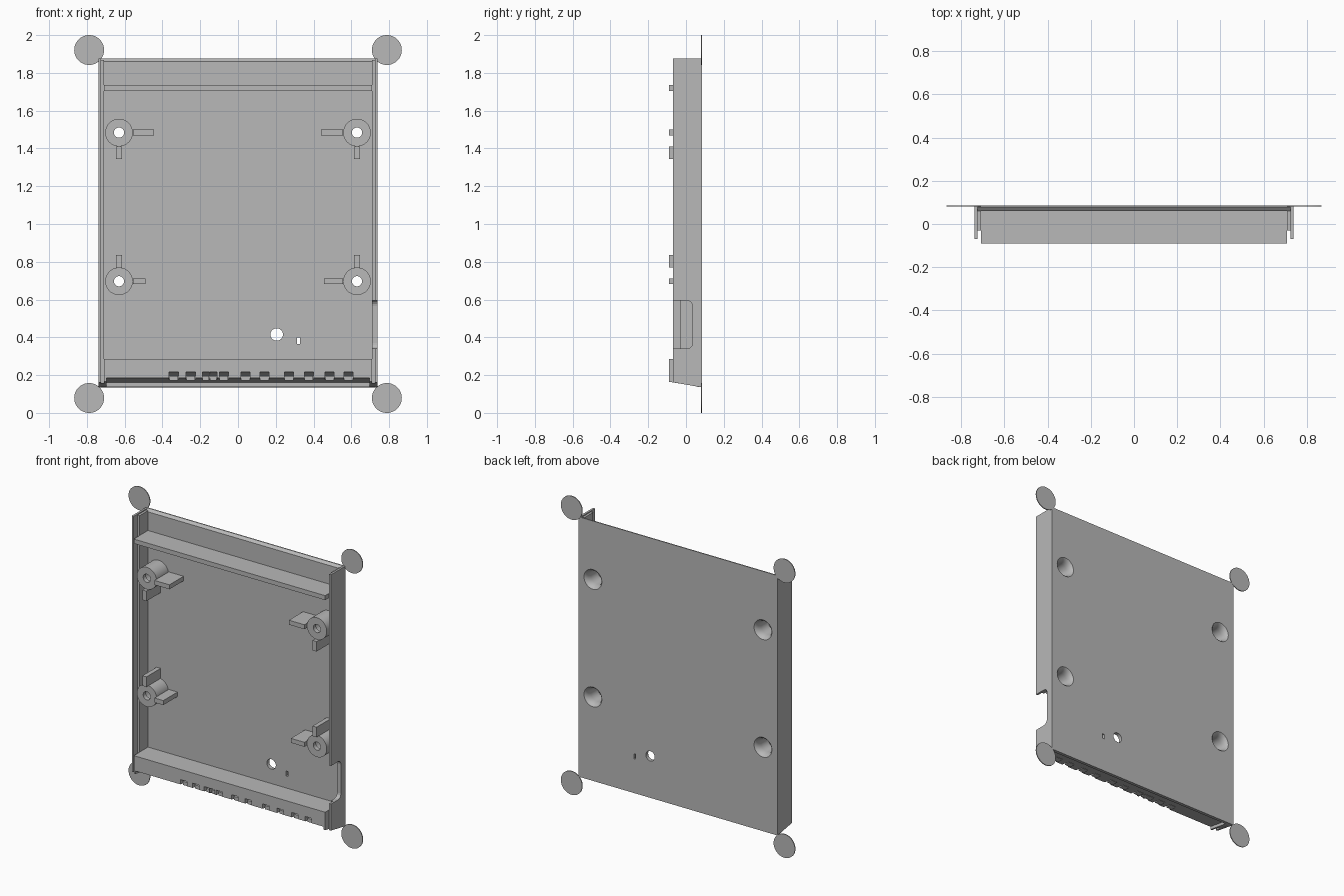
import bpy, bmesh, math
from mathutils import Vector

cube = bpy.data.objects.get("Cube")
if cube:
    bpy.data.objects.remove(cube, do_unlink=True)

grey = bpy.data.materials.new("plain grey")
grey.use_nodes = True
grey.diffuse_color = (0.48, 0.48, 0.48, 1)
grey.node_tree.nodes["Principled BSDF"].inputs["Base Color"].default_value = grey.diffuse_color


def finish(name, bm, smooth=False):
    bmesh.ops.recalc_face_normals(bm, faces=bm.faces)
    mesh = bpy.data.meshes.new(name)
    bm.to_mesh(mesh)
    bm.free()
    mesh.materials.append(grey)
    ob = bpy.data.objects.new(name, mesh)
    bpy.context.collection.objects.link(ob)
    if smooth:
        bpy.ops.object.select_all(action='DESELECT')
        ob.select_set(True)
        bpy.context.view_layer.objects.active = ob
        bpy.ops.object.shade_smooth_by_angle(angle=math.radians(35))
    return ob


def prism(name, points, x0, x1):
    """Extrude a (y, z) profile along x."""
    bm = bmesh.new()
    face = bm.faces.new([bm.verts.new((x0, y, z)) for y, z in points])
    out = bmesh.ops.extrude_face_region(bm, geom=[face])
    verts = [g for g in out["geom"] if isinstance(g, bmesh.types.BMVert)]
    bmesh.ops.translate(bm, verts=verts, vec=(x1 - x0, 0, 0))
    return finish(name, bm)


def box(name, x0, x1, y0, y1, z0, z1):
    return prism(name, [(y0, z0), (y1, z0), (y1, z1), (y0, z1)], x0, x1)


def turned(name, x, z, profile, steps=48):
    """Revolve a closed (radius, y) profile about an axis along y."""
    bm = bmesh.new()
    rings = []
    for i in range(steps):
        a = math.tau * i / steps
        rings.append([bm.verts.new((x + r * math.cos(a), y, z + r * math.sin(a)))
                      for r, y in profile])
    n = len(profile)
    for i in range(steps):
        a, b = rings[i], rings[(i + 1) % steps]
        for j in range(n):
            k = (j + 1) % n
            bm.faces.new((a[j], a[k], b[k], b[j]))
    return finish(name, bm, True)


def disc(name, x, z, r, y0, y1):
    bm = bmesh.new()
    face = bm.faces.new([bm.verts.new((x + r * math.cos(math.tau * i / 48), y0,
                                       z + r * math.sin(math.tau * i / 48)))
                         for i in range(48)])
    out = bmesh.ops.extrude_face_region(bm, geom=[face])
    verts = [g for g in out["geom"] if isinstance(g, bmesh.types.BMVert)]
    bmesh.ops.translate(bm, verts=verts, vec=(0, y1 - y0, 0))
    return finish(name, bm, True)


def cut(target, cutters):
    for c in cutters:
        mod = target.modifiers.new("cut", 'BOOLEAN')
        mod.operation = 'DIFFERENCE'
        mod.solver = 'EXACT'
        mod.object = c
        c.hide_render = True
    # Apply the cuts and drop the helpers
    bpy.context.view_layer.update()
    deps = bpy.context.evaluated_depsgraph_get()
    mesh = bpy.data.meshes.new_from_object(target.evaluated_get(deps))
    target.modifiers.clear()
    target.data = mesh
    for c in cutters:
        bpy.data.objects.remove(c, do_unlink=True)


BACK, INNER, FRONT = 0.085, 0.06, -0.09
posts = [(sx * 0.63, z) for sx in (-1, 1) for z in (0.697, 1.484)]

# Back panel with chamfered top edge and its holes
panel = prism("back_panel", [(BACK, 0.135), (BACK, 1.875), (0.078, 1.875),
                             (INNER, 1.86), (INNER, 0.138)], -0.725, 0.725)
holes = [disc("hole_cutter", x, z, 0.0729, 0.0, 0.2) for x, z in posts]
holes.append(disc("hole_cutter", 0.205, 0.415, 0.033, 0.0, 0.2))
holes.append(box("slot_cutter", 0.313, 0.327, 0.0, 0.2, 0.365, 0.398))
cut(panel, holes)

# Stepped side walls with sloping lower ends
for side, sx in (("right", -1), ("left", 1)):
    outer = prism(side + "_wall", [(BACK, 0.135), (BACK, 1.875), (-0.07, 1.875), (-0.07, 0.162)],
                  sx * 0.738, sx * 0.724)
    inner = prism(side + "_wall_step", [(INNER, 0.14), (INNER, 1.868), (-0.03, 1.868), (-0.03, 0.156)],
                  sx * 0.724, sx * 0.709)
    if sx > 0:
        # Rounded opening in the left wall
        r, y0, lo, hi = 0.03, 0.035, 0.34, 0.595
        arc = [(math.sin(t * math.pi / 8), math.cos(t * math.pi / 8)) for t in range(5)]
        outline = [(-0.2, hi)] + [(y0 - r + r * s, hi - r + r * c) for s, c in arc]
        outline += [(y0 - r + r * s, lo + r - r * c) for s, c in reversed(arc)] + [(-0.2, lo)]
        for wall in (outer, inner):
            cut(wall, [prism("opening_cutter", outline, 0.6, 0.9)])

# Upper shelf
box("upper_shelf", -0.709, 0.709, FRONT, INNER, 1.705, 1.735)

# Lower ledge with a sloping, notched underside and small clips
ledge = prism("lower_ledge", [(FRONT, 0.185), (FRONT, 0.285), (INNER, 0.285), (INNER, 0.16)],
              -0.709, 0.709)
notches = [-0.34, -0.25, -0.17, -0.13, -0.075, 0.04, 0.14, 0.27, 0.375, 0.485, 0.585]
cutters = []
for x in notches:
    w = 0.018 if -0.2 < x < -0.1 else 0.024
    cutters.append(prism("notch_cutter", [(-0.2, 0.1), (-0.2, 0.217), (-0.08, 0.217),
                                          (-0.035, 0.197), (-0.035, 0.1)], x - w, x + w))
    box("clip", x - w + 0.001, x + w - 0.001, -0.065, -0.025, 0.172, 0.196)
cut(ledge, cutters)
for sx in (-1, 1):
    prism("ledge_end", [(FRONT, 0.165), (FRONT, 0.19), (INNER, 0.19), (INNER, 0.14)],
          sx * 0.709, sx * 0.697)

# Screw posts, recessed from behind, each with two ribs
for x, z in posts:
    sx = 1 if x > 0 else -1
    upper = z > 1
    turned("screw_post", x, z, [(0.073, BACK), (0.066, BACK), (0.058, 0.078), (0.05, 0.06),
                                (0.047, 0.04), (0.047, -0.035), (0.027, -0.035),
                                (0.027, -0.065), (0.073, -0.065)])
    reach = (0.445 if upper else 0.49) if sx < 0 else (0.44 if upper else 0.455)
    box("side_rib", sx * reach, sx * 0.555, FRONT, INNER, z - 0.015, z + 0.015)
    z0, z1 = (z - 0.14, z - 0.073) if upper else (z + 0.073, z + 0.14)
    box("upright_rib", x - 0.015, x + 0.015, FRONT, INNER, z0, z1)

# Thin corner discs
for sx in (-1, 1):
    for z in (0.079, 1.921):
        disc("corner_disc", sx * 0.788, z, 0.079, 0.08, BACK + 0.001)
